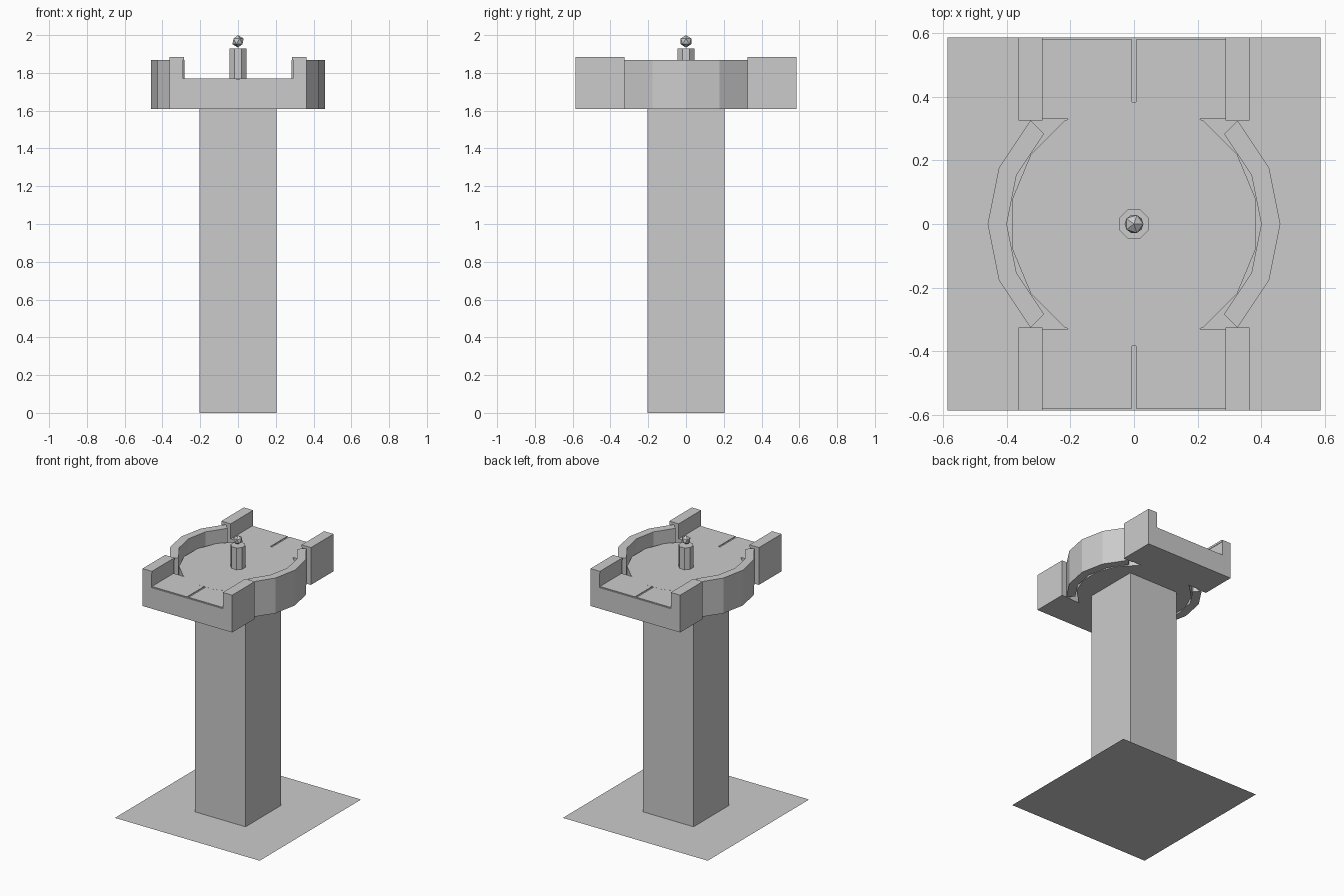
import bpy, bmesh, math
from mathutils import Matrix

cube = bpy.data.objects.get("Cube")
if cube:
    bpy.data.objects.remove(cube, do_unlink=True)

grey = bpy.data.materials.new("plain grey")
grey.use_nodes = True
colour = (0.6, 0.6, 0.6, 1)
grey.diffuse_color = colour
grey.node_tree.nodes["Principled BSDF"].inputs["Base Color"].default_value = colour


def finish(name, bm):
    bmesh.ops.recalc_face_normals(bm, faces=bm.faces)
    mesh = bpy.data.meshes.new(name)
    bm.to_mesh(mesh)
    bm.free()
    mesh.materials.append(grey)
    obj = bpy.data.objects.new(name, mesh)
    bpy.context.collection.objects.link(obj)
    return obj


def box(name, x, y, z):
    """Box from three (low, high) ranges."""
    bm = bmesh.new()
    size = [b - a for a, b in (x, y, z)]
    mid = [(a + b) / 2 for a, b in (x, y, z)]
    bmesh.ops.create_cube(bm, size=1, matrix=Matrix.Translation(mid) @ Matrix.Diagonal((*size, 1)))
    return finish(name, bm)


def prism(name, outline, low, high):
    """Extrude a flat outline upward."""
    bm = bmesh.new()
    face = bm.faces.new([bm.verts.new((x, y, low)) for x, y in outline])
    top = bmesh.ops.extrude_face_region(bm, geom=[face])["geom"]
    verts = [v for v in top if isinstance(v, bmesh.types.BMVert)]
    bmesh.ops.translate(bm, verts=verts, vec=(0, 0, high - low))
    return finish(name, bm)


def arc(radius, start, step, count):
    angles = [math.radians(start + step * i) for i in range(count)]
    return [(radius * math.cos(a), radius * math.sin(a)) for a in angles]


def span(a, b, side):
    return tuple(sorted((a * side, b * side)))


BASE, FLOOR = 1.61, 1.77

# Ground sheet and square pillar
bm = bmesh.new()
bmesh.ops.create_grid(bm, x_segments=1, y_segments=1, size=0.586)
finish("ground_sheet", bm)
box("pillar", (-0.204, 0.204), (-0.204, 0.204), (0, BASE))

# Round floor of the platform
prism("round_floor", arc(0.391, 11.25, 22.5, 16), BASE, FLOOR + 0.0005)

for y_side, end in ((-1, "front"), (1, "back")):
    # End decks with raised panels, leaving a central groove and a rim
    box(end + "_deck", (-0.29, 0.29), span(0.33, 0.586, y_side), (BASE, FLOOR - 0.006))
    for x_side, hand in ((-1, "right"), (1, "left")):
        label = end + "_" + hand
        box(label + "_panel", span(0.007, 0.29, x_side), span(0.33, 0.58, y_side),
            (FLOOR - 0.006, FLOOR))
        # Straight parapets with thin caps
        box(label + "_parapet", span(0.29, 0.363, x_side), span(0.325, 0.586, y_side),
            (BASE, 1.868))
        box(label + "_cap", span(0.287, 0.363, x_side), span(0.325, 0.586, y_side),
            (1.868, 1.883))

# Curved side walls
for start, hand in ((-45, "left"), (135, "right")):
    outline = arc(0.46, start, 22.5, 5) + arc(0.4, start, 22.5, 5)[::-1]
    prism(hand + "_curved_wall", outline, BASE, 1.868)

# Central post with faceted ball
prism("post", arc(0.05, 22.5, 45, 8), FLOOR, 1.93)
bm = bmesh.new()
bmesh.ops.create_icosphere(bm, subdivisions=1, radius=0.033, matrix=Matrix.Translation((0, 0, 1.967)))
finish("post_ball", bm)
